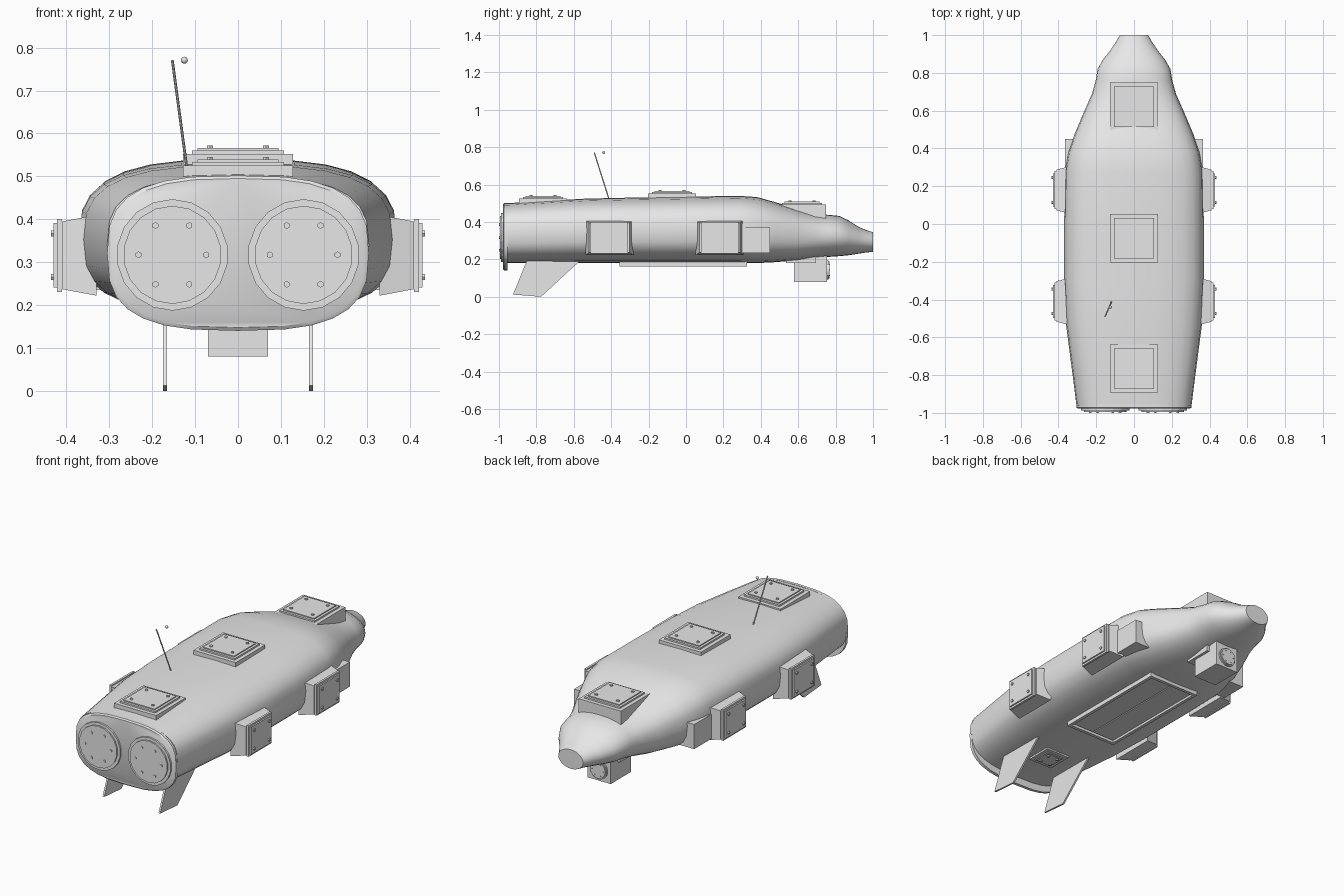
import bpy, bmesh
from math import cos, sin, pi, copysign
from mathutils import Matrix, Vector

if "Cube" in bpy.data.objects:
    bpy.data.objects.remove(bpy.data.objects["Cube"])

grey = bpy.data.materials.new("light_grey_metal")
grey.use_nodes = True
grey.diffuse_color = (0.8, 0.8, 0.8, 1)
grey.node_tree.nodes["Principled BSDF"].inputs["Base Color"].default_value = (0.8, 0.8, 0.8, 1)


def finish(name, bm, smooth=False):
    bmesh.ops.recalc_face_normals(bm, faces=bm.faces)
    mesh = bpy.data.meshes.new(name)
    bm.to_mesh(mesh)
    bm.free()
    mesh.materials.append(grey)
    obj = bpy.data.objects.new(name, mesh)
    bpy.context.collection.objects.link(obj)
    if smooth:
        bpy.ops.object.select_all(action='DESELECT')
        obj.select_set(True)
        bpy.context.view_layer.objects.active = obj
        bpy.ops.object.shade_smooth_by_angle(angle=0.6)
    return obj


def block(bm, m, hx, hy, z0, z1, taper=1.0):
    """Box in local frame m with half sizes hx, hy; the top may taper."""
    verts = bmesh.ops.create_cube(bm, size=2)["verts"]
    for v in verts:
        k = taper if v.co.z > 0 else 1
        v.co = m @ Vector((v.co.x * hx * k, v.co.y * hy * k, z1 if v.co.z > 0 else z0))


def drum(bm, m, r, z0, z1, sides):
    bmesh.ops.create_cone(bm, cap_ends=True, segments=sides, radius1=r, radius2=r, depth=z1 - z0,
                          matrix=m @ Matrix.Translation((0, 0, (z0 + z1) / 2)))


def loft(name, stations, sides=28):
    """Skin through rounded sections given as (y, half width, bottom, top, power)."""
    bm = bmesh.new()
    rings = []
    for y, w, lo, hi, n in stations:
        ring = []
        for i in range(sides):
            a = 2 * pi * i / sides
            c, s = cos(a), sin(a)
            x = copysign(abs(c) ** (2 / n), c) * w
            z = copysign(abs(s) ** (2 / n), s) * (hi - lo) / 2
            ring.append(bm.verts.new((x, y, z + (hi + lo) / 2)))
        rings.append(ring)
    for a, b in zip(rings, rings[1:]):
        for i in range(sides):
            j = (i + 1) % sides
            bm.faces.new((a[i], a[j], b[j], b[i]))
    bm.faces.new(rings[0])
    bm.faces.new(rings[-1])
    return finish(name, bm, True)


def hatch(name, m, base, depth, plate, rise, bolt, taper=1.0):
    """Pedestal, two stepped plates and four corner bolts, outward along local z."""
    bm = bmesh.new()
    block(bm, m, *base, -depth, 0, taper)
    block(bm, m, *plate, 0, rise * 0.6, 1)
    block(bm, m, plate[0] * 0.88, plate[1] * 0.88, rise * 0.6, rise, 1)
    for sx in (-1, 1):
        for sy in (-1, 1):
            drum(bm, m @ Matrix.Translation((sx * bolt[0], sy * bolt[1], 0)), 0.008, rise * 0.9, rise + 0.006, 6)
    return finish(name, bm)


def round_hatch(name, m, r, depth, bolt_ring):
    """Ring, raised lid and six bolts, outward along local z."""
    bm = bmesh.new()
    drum(bm, m, r, -0.01, depth * 0.45, 18)
    drum(bm, m, r * 0.88, 0, depth * 0.8, 18)
    for i in range(6):
        a = i * pi / 3
        drum(bm, m @ Matrix.Translation((cos(a) * bolt_ring, sin(a) * bolt_ring, 0)), r * 0.06, depth * 0.7, depth, 6)
    return finish(name, bm)


# Hull
loft("hull", [
    (-0.96, 0.305, 0.18, 0.50, 2.9), (-0.80, 0.325, 0.18, 0.51, 2.9),
    (-0.53, 0.36, 0.18, 0.525, 2.9), (-0.30, 0.37, 0.18, 0.53, 2.9),
    (0.00, 0.37, 0.18, 0.535, 2.9), (0.28, 0.365, 0.18, 0.54, 2.9),
    (0.38, 0.348, 0.18, 0.533, 2.8), (0.48, 0.313, 0.185, 0.505, 2.7),
    (0.60, 0.262, 0.195, 0.467, 2.6), (0.69, 0.222, 0.208, 0.443, 2.4),
    (0.76, 0.203, 0.213, 0.438, 2.2), (0.82, 0.193, 0.217, 0.432, 2.1),
    (0.87, 0.165, 0.222, 0.408, 2), (0.92, 0.125, 0.23, 0.375, 2),
    (0.96, 0.098, 0.236, 0.358, 2), (1.00, 0.075, 0.24, 0.345, 2)])

# Front flange with its two round hatches
loft("front_flange", [(-0.978, 0.295, 0.148, 0.495, 2.9), (-0.972, 0.305, 0.14, 0.502, 2.9),
                      (-0.955, 0.305, 0.14, 0.502, 2.9)])
for side, word in ((1, "left"), (-1, "right")):
    facing_front = Matrix.Translation((side * 0.153, -0.978, 0.317)) @ Matrix.Rotation(pi / 2, 4, 'X')
    round_hatch("front_hatch_" + word, facing_front, 0.13, 0.022, 0.079)

# Top hatches
for name, y, z, depth in (("top_hatch_front", -0.765, 0.525, 0.05),
                          ("top_hatch_middle", -0.075, 0.552, 0.04),
                          ("top_hatch_rear", 0.62, 0.494, 0.11)):
    hatch(name, Matrix.Translation((0, y, z)), (0.128, 0.128), depth,
          (0.107, 0.107), 0.014, (0.065, 0.065))

for side, word in ((1, "left"), (-1, "right")):
    # Side hatches
    for place, y in (("front", -0.41), ("rear", 0.18)):
        m = Matrix.Translation((side * 0.41, y, 0.316)) @ Matrix.Rotation(side * pi / 2, 4, 'Y')
        hatch("side_hatch_" + place + "_" + word, m, (0.094, 0.128), 0.08,
              (0.085, 0.1), 0.02, (0.051, 0.065), 0.84)
    # Side housing
    bm = bmesh.new()
    block(bm, Matrix.Translation((side * 0.3, 0.375, 0)), 0.065, 0.075, 0.235, 0.37)
    finish("side_housing_" + word, bm)
    # Swept fin
    bm = bmesh.new()
    face = bm.faces.new([bm.verts.new((side * 0.17 - 0.005, y, z)) for y, z in
                         ((-0.84, 0.22), (-0.54, 0.22), (-0.58, 0.18), (-0.775, 0), (-0.925, 0.012))])
    new = bmesh.ops.extrude_face_region(bm, geom=[face])["geom"]
    bmesh.ops.translate(bm, vec=(0.01, 0, 0), verts=[v for v in new if isinstance(v, bmesh.types.BMVert)])
    finish("fin_" + word, bm)

# Belly bay: raised frame around two long doors
bm = bmesh.new()
for x in (-0.148, 0.148):
    block(bm, Matrix.Translation((x, -0.015, 0)), 0.009, 0.34, 0.163, 0.21)
for y in (-0.346, 0.316):
    block(bm, Matrix.Translation((0, y, 0)), 0.157, 0.009, 0.163, 0.21)
finish("belly_bay_frame", bm)
for x, word in ((0.069, "left"), (-0.069, "right")):
    bm = bmesh.new()
    block(bm, Matrix.Translation((x, -0.015, 0)), 0.066, 0.315, 0.172, 0.21)
    finish("belly_door_" + word, bm)

# Belly hatch between the fins
hatch("belly_hatch", Matrix.Translation((0, -0.69, 0.172)) @ Matrix.Rotation(pi, 4, 'X'),
      (0.073, 0.073), 0.03, (0.052, 0.052), 0.008, (0.03, 0.03))

# Rear thruster box, its mounting plate and round rear cover
bm = bmesh.new()
block(bm, Matrix.Translation((0, 0.665, 0)), 0.07, 0.088, 0.08, 0.25)
finish("thruster_box", bm)
bm = bmesh.new()
block(bm, Matrix.Translation((0, 0.615, 0)), 0.085, 0.08, 0.18, 0.23)
finish("thruster_mount", bm)
round_hatch("thruster_cover", Matrix.Translation((0, 0.753, 0.143)) @ Matrix.Rotation(-pi / 2, 4, 'X'),
            0.052, 0.018, 0.034)

# Antenna rod and its small floating bead
base, tip = Vector((-0.118, -0.408, 0.51)), Vector((-0.153, -0.49, 0.77))
bm = bmesh.new()
turn = (tip - base).to_track_quat('Z', 'Y').to_matrix().to_4x4()
drum(bm, Matrix.Translation(base) @ turn, 0.0035, 0, (tip - base).length, 8)
finish("antenna_rod", bm)
bm = bmesh.new()
bmesh.ops.create_uvsphere(bm, u_segments=12, v_segments=8, radius=0.008,
                          matrix=Matrix.Translation((-0.125, -0.44, 0.771)))
finish("antenna_bead", bm, True)
